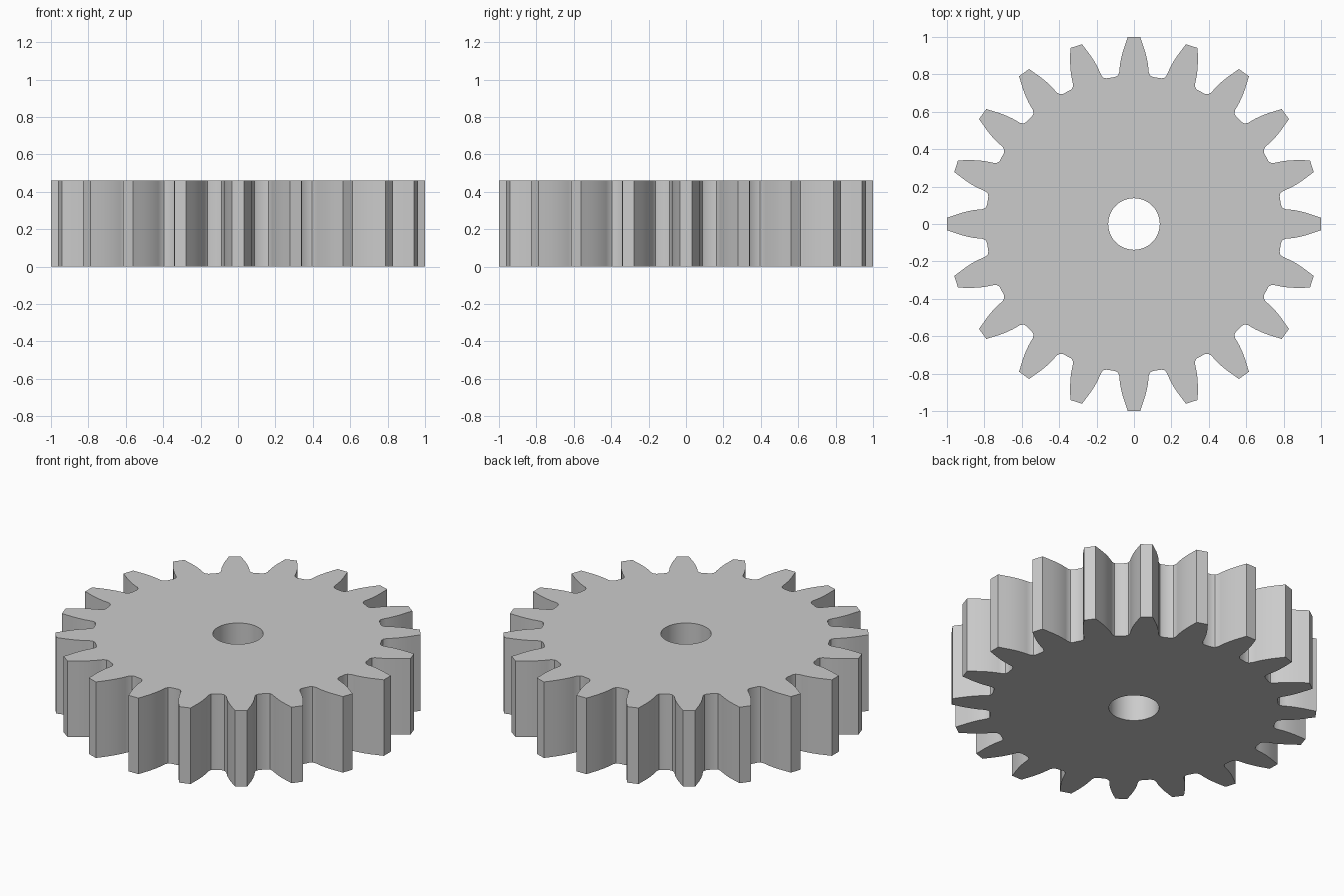
import bpy, bmesh, math

if "Cube" in bpy.data.objects:
    bpy.data.objects.remove(bpy.data.objects["Cube"])

TEETH, HEIGHT, BORE = 20, 0.46, 0.138
PITCH = 2 * math.pi / TEETH

# Right half of one tooth pointing up +y: (half width, distance from centre)
half = [(0.033, 1.0), (0.045, 0.965), (0.057, 0.93), (0.067, 0.893), (0.074, 0.858),
        (0.077, 0.832), (0.079, 0.811), (0.087, 0.794), (0.101, 0.786)]
tooth = half[::-1] + [(-x, y) for x, y in half]


def rotate(p, a):
    c, s = math.cos(a), math.sin(a)
    return (p[0] * c - p[1] * s, p[0] * s + p[1] * c)


def add_loop(bm, points):
    verts = [bm.verts.new((x, y, 0)) for x, y in points]
    return [bm.edges.new((verts[i - 1], verts[i])) for i in range(len(verts))]


# Toothed outline and round bore
outline = [rotate(p, i * PITCH) for i in range(TEETH) for p in tooth]
bore = [rotate((0, BORE), i * 2 * math.pi / 40) for i in range(40)]

bm = bmesh.new()
edges = add_loop(bm, outline) + add_loop(bm, bore)
bmesh.ops.triangle_fill(bm, edges=edges, use_beauty=True, use_dissolve=False)

# Extrude the flat face to the gear thickness
ext = bmesh.ops.extrude_face_region(bm, geom=bm.faces[:], use_keep_orig=True)
top = [g for g in ext["geom"] if isinstance(g, bmesh.types.BMVert)]
bmesh.ops.translate(bm, verts=top, vec=(0, 0, HEIGHT))
bmesh.ops.recalc_face_normals(bm, faces=bm.faces[:])

mesh = bpy.data.meshes.new("spur_gear")
bm.to_mesh(mesh)
bm.free()
gear = bpy.data.objects.new("spur_gear", mesh)
bpy.context.collection.objects.link(gear)

# Smooth flanks and bore, sharp tips and rims
bpy.context.view_layer.objects.active = gear
gear.select_set(True)
bpy.ops.object.shade_smooth_by_angle(angle=math.radians(35))
